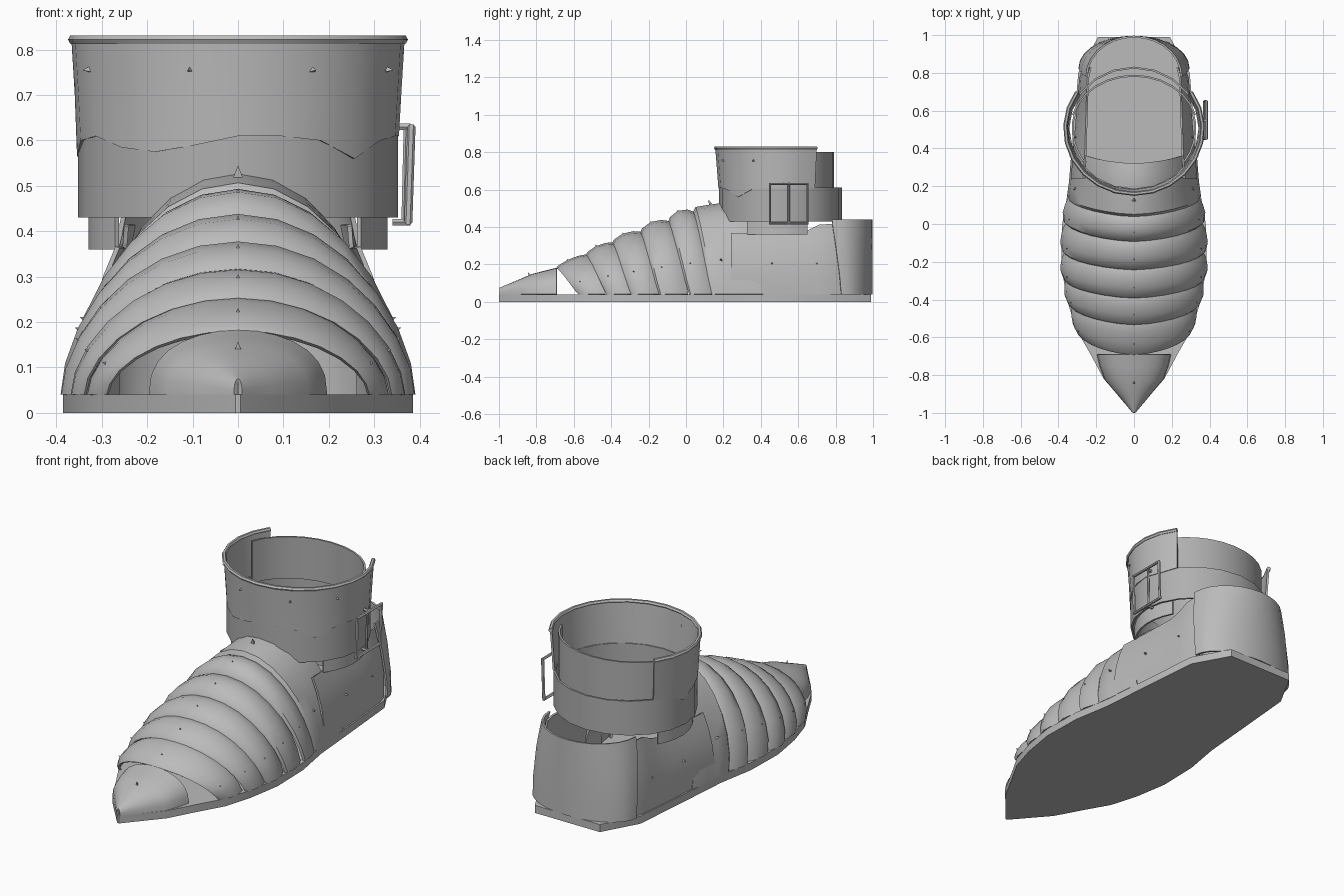
import bpy, bmesh, math
from mathutils import Vector

if "Cube" in bpy.data.objects:
    bpy.data.objects.remove(bpy.data.objects["Cube"])


def material(name, v):
    m = bpy.data.materials.new(name)
    m.diffuse_color = (v, v, v, 1)
    m.use_nodes = True
    m.node_tree.nodes["Principled BSDF"].inputs["Base Color"].default_value = m.diffuse_color
    return m


STEEL = material("steel grey", 0.5)
STRAP = material("strap grey", 0.43)

# half width and crest height of the boot along y
WIDTH = [(-1, .005), (-.82, .16), (-.69, .23), (-.55, .31), (-.4, .355), (-.22, .385),
         (0, .38), (.2, .345), (.45, .325), (.8, .295), (.99, .19)]
CREST = [(-1, .07), (-.82, .15), (-.69, .185), (-.52, .265), (-.38, .33), (-.23, .39),
         (-.08, .45), (.06, .505), (.2, .525), (.32, .53)]


def interp(table, y):
    for (a, u), (b, v) in zip(table, table[1:]):
        if y <= b:
            return u + (v - u) * max(0, (y - a) / (b - a))
    return table[-1][1]


def add_mesh(name, bm, mat):
    me = bpy.data.meshes.new(name)
    bmesh.ops.recalc_face_normals(bm, faces=bm.faces)
    bm.to_mesh(me)
    bm.free()
    me.materials.append(mat)
    ob = bpy.data.objects.new(name, me)
    bpy.context.collection.objects.link(ob)
    return ob


def loft(name, rows, mat=STEEL, closed=False, thick=.01):
    bm = bmesh.new()
    vs = [[bm.verts.new(p) for p in r] for r in rows]
    n = len(rows[0])
    for a, b in zip(vs, vs[1:]):
        for i in range(n if closed else n - 1):
            j = (i + 1) % n
            bm.faces.new((a[i], a[j], b[j], b[i]))
    ob = add_mesh(name, bm, mat)
    s = ob.modifiers.new("thickness", 'SOLIDIFY')
    s.thickness = thick
    s.offset = 0
    return ob


def spike(pos, normal):
    bpy.ops.mesh.primitive_cone_add(vertices=3, radius1=.012, radius2=0, depth=.026, location=pos)
    ob = bpy.context.object
    ob.name = "rivet"
    ob.rotation_euler = Vector(normal).to_track_quat('Z', 'Y').to_euler()
    ob.data.materials.append(STEEL)


def arch_point(top_y, base_y, a, scale=1.0, wide=1.0, power=1.15):
    """Point on a tilted arch over the foot; a runs from 0 to pi."""
    s = max(0, math.sin(a))
    w = (interp(WIDTH, base_y) - .004) * wide
    h = interp(CREST, top_y) - .04
    return (w * math.cos(a) * (.5 + .5 * scale),
            top_y + (base_y - top_y) * (1 - s) ** .8,
            .04 + h * s ** power * scale)


def arch(top_y, base_y, scale=1.0, n=14, **kw):
    return [arch_point(top_y, base_y, math.pi * i / n, scale, **kw) for i in range(n + 1)]


# sole
bm = bmesh.new()
side = [(w, y) for y, w in WIDTH]
outline = side + [(-x, y) for x, y in reversed(side)]
face = bm.faces.new([bm.verts.new((x, y, 0)) for x, y in outline])
ext = bmesh.ops.extrude_face_region(bm, geom=[face])
bmesh.ops.translate(bm, vec=(0, 0, .04),
                    verts=[v for v in ext["geom"] if isinstance(v, bmesh.types.BMVert)])
add_mesh("sole", bm, STEEL)

# pointed toe cap, narrowing a little at its back edge
loft("toe_cap", [arch(y, y, .95, wide=k, power=.8)
                 for y, k in ((-.995, 1), (-.91, 1), (-.82, 1), (-.75, .94), (-.69, .87))])
spike((0, -.84, .145), (0, -.4, 1))

# overlapping foot plates: crest front/back, base front/back
PLATES = [(-.69, -.50, -.57, -.43), (-.53, -.36, -.42, -.28), (-.39, -.21, -.29, -.14),
          (-.24, -.06, -.14, .01), (-.09, .07, .02, .16), (.04, .32, .14, .41)]
PROFILE = [(0, .95), (.05, 1), (.3, 1.04), (.6, 1.01), (.8, .96), (1, .88)]
for k, (t0, t1, b0, b1) in enumerate(PLATES):
    last = k == len(PLATES) - 1
    rows = []
    for t, s in PROFILE:
        if last:
            s = min(1, s + .1 * t)
        rows.append(arch(t0 + (t1 - t0) * t, b0 + (b1 - b0) * t, s))
    loft("instep_plate" if last else "foot_plate", rows)
    for a in (.5, .14, .86):
        a *= math.pi
        p = arch_point(t0 + (t1 - t0) * .3, b0 + (b1 - b0) * .3, a, 1.04)
        spike(p, (math.cos(a), -.35, math.sin(a)))

# side panels of the heel, leaning inwards, top edge stepping up to the heel cup
for sx in (1, -1):
    rows = []
    for t, k in ((0, .98), (.28, .98), (.55, .94), (.8, .87), (1, .79)):
        row = []
        for i in range(11):
            y = .24 + .59 * i / 10
            back = min(1, max(0, (y - .62) / .1))
            kk = k + (.97 - k) * .3 * max(0, (y - .4) / .43)
            row.append((sx * (interp(WIDTH, y) - .006) * kk, y,
                        .04 + t * (.325 + .05 * back)))
        rows.append(row)
    loft("heel_side", rows)
    for y in (.46, .70):
        spike((sx * (interp(WIDTH, y) - .015), y, .205), (sx, 0, .1))

# rounded heel cup, narrower at the top
rows = []
for z, k, y0 in ((.04, 1, .83), (.15, 1, .82), (.3, .96, .80), (.40, .90, .785), (.44, .87, .78)):
    rows.append([(.288 * k * math.cos(math.pi * i / 14),
                  y0 + (.992 - y0) * math.sin(math.pi * i / 14), z) for i in range(15)])
loft("heel_cup", rows)


def ring(rx, ry, z, a0, a1, n, cy=.505):
    """Elliptical arc around the ankle, angles in degrees."""
    out = []
    for i in range(n + 1):
        a = math.radians(a0 + (a1 - a0) * i / n)
        zz = z(i) if callable(z) else z
        out.append((rx * math.cos(a), cy + ry * math.sin(a), zz))
    return out


# ankle strap
loft("ankle_strap", [ring(.347, .323, z, 0, 360, 20)[:-1] for z in (.43, .52, .61)],
     STRAP, closed=True)

# lower ankle flaps
for a in (-35, 152):
    loft("ankle_flap", [ring(.325, .305, z, a, a + 63, 6) for z in (.36, .44)])

# front cuff with ragged lower edge
rag = [.61, .6, .565, .6, .61, .585, .575, .59, .61, .61, .6, .56, .6, .61, .61, .60, .61]
loft("front_cuff", [ring(.350, .327, lambda i: rag[i], 146, 394, 16),
                    ring(.355, .334, .70, 146, 394, 16),
                    ring(.362, .343, .815, 146, 394, 16)])
for a in (205, 253, 297, 335):
    r = math.radians(a)
    spike((.365 * math.cos(r), .505 + .344 * math.sin(r), .755), (math.cos(r), math.sin(r), 0))

# back cuff
loft("back_cuff", [ring(.335, .28, z, 15, 165, 12) for z in (.58, .70, .80)], STRAP)


def tube(name, pts, radius, cyclic=False):
    cu = bpy.data.curves.new(name, 'CURVE')
    cu.dimensions = '3D'
    cu.bevel_depth = radius
    cu.bevel_resolution = 1
    cu.use_fill_caps = True
    sp = cu.splines.new('POLY')
    sp.points.add(len(pts) - 1)
    for p, co in zip(sp.points, pts):
        p.co = (*co, 1)
    sp.use_cyclic_u = cyclic
    cu.materials.append(STEEL)
    ob = bpy.data.objects.new(name, cu)
    bpy.context.collection.objects.link(ob)


# rolled rim of the cuff
tube("cuff_rim", ring(.364, .345, .822, 146, 394, 16), .011)

# buckle on the right side: frame, pin and hinge
tube("buckle_frame", [(.375, .45, .42), (.375, .65, .42), (.382, .65, .63), (.382, .45, .63)],
     .009, True)
tube("buckle_pin", [(.365, .55, .42), (.37, .55, .63)], .006)
for z in (.42, .63):
    tube("buckle_hinge", [(.34, .55, z), (.38, .55, z)], .008)

# turn everything into meshes and smooth, keeping sharp edges
bpy.ops.object.select_all(action='SELECT')
bpy.context.view_layer.objects.active = bpy.data.objects["sole"]
bpy.ops.object.convert(target='MESH')
for ob in bpy.context.selected_objects:
    if ob.name.startswith("rivet"):
        ob.select_set(False)
bpy.context.view_layer.objects.active = bpy.data.objects["sole"]
bpy.ops.object.shade_smooth_by_angle(angle=math.radians(35))
